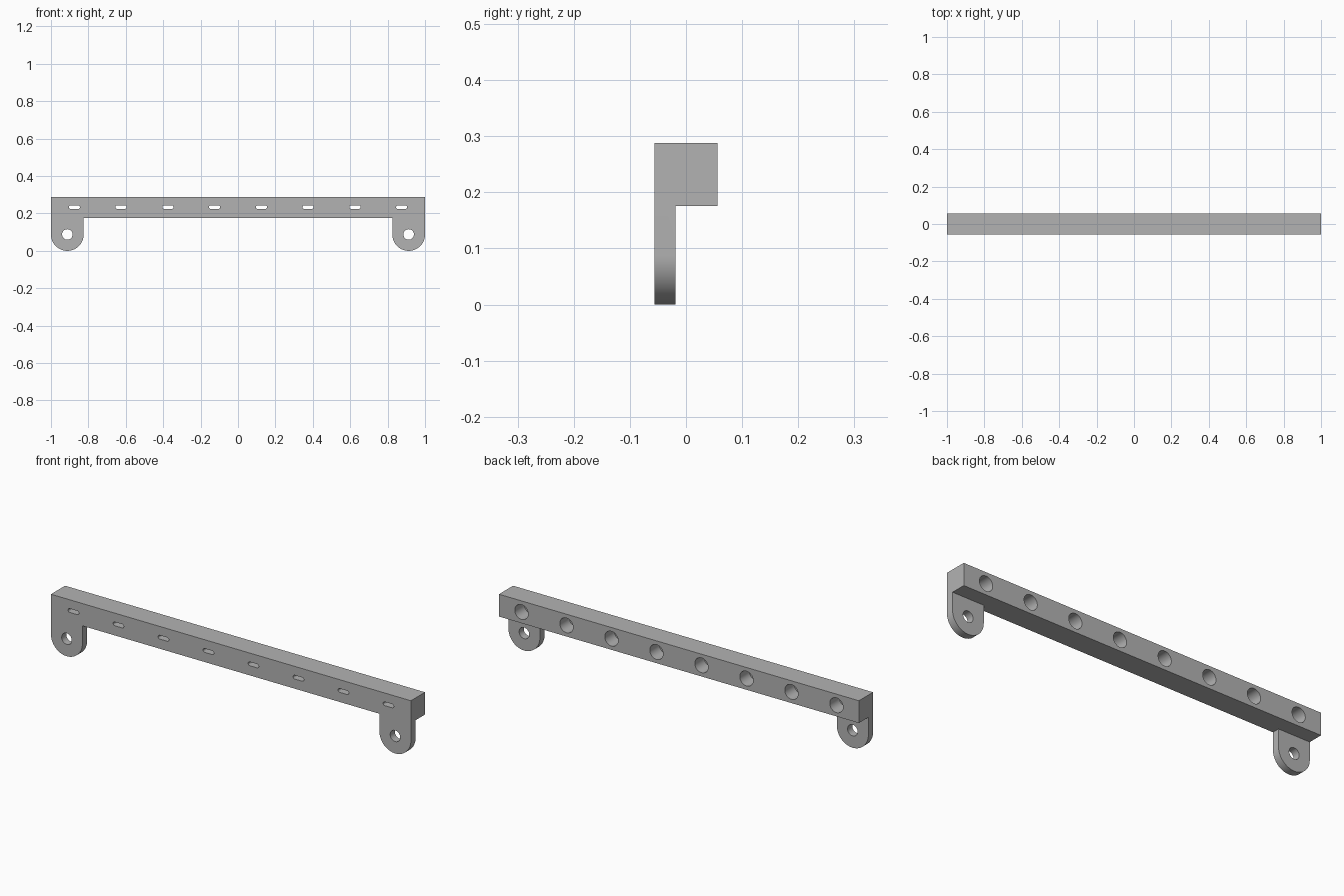
import bpy, bmesh
from math import pi, cos, sin

cube = bpy.data.objects.get("Cube")
if cube:
    bpy.data.objects.remove(cube)

HALF_D = 0.056          # half depth of the rail
WALL = -0.019           # back of the front wall and of the tabs
BOTTOM, TOP = 0.176, 0.288
MID = (BOTTOM + TOP) / 2
TAB_R = 0.0875

grey = bpy.data.materials.new("plain_grey")
grey.use_nodes = True
grey.diffuse_color = (0.45, 0.45, 0.45, 1)
grey.node_tree.nodes["Principled BSDF"].inputs["Base Color"].default_value = (0.45, 0.45, 0.45, 1)


def arc(x, z, r, a0, a1, n):
    return [(x + r * cos(a0 + (a1 - a0) * i / n), z + r * sin(a0 + (a1 - a0) * i / n))
            for i in range(n + 1)]


def circle(x, z, r, n=48):
    return arc(x, z, r, 0, 2 * pi, n)[:-1]


def slot(x, z, half_w, r):
    return (arc(x + half_w - r, z, r, -pi / 2, pi / 2, 10)
            + arc(x - half_w + r, z, r, pi / 2, 3 * pi / 2, 10))


def prisms(name, outlines, y0, y1):
    """Extrude outlines in the front plane from y0 to y1 as one object."""
    bm = bmesh.new()
    for outline in outlines:
        face = bm.faces.new([bm.verts.new((x, y0, z)) for x, z in outline])
        made = bmesh.ops.extrude_face_region(bm, geom=[face])["geom"]
        bmesh.ops.translate(bm, vec=(0, y1 - y0, 0),
                            verts=[v for v in made if isinstance(v, bmesh.types.BMVert)])
    bmesh.ops.recalc_face_normals(bm, faces=bm.faces)
    mesh = bpy.data.meshes.new(name)
    bm.to_mesh(mesh)
    bm.free()
    mesh.materials.append(grey)
    obj = bpy.data.objects.new(name, mesh)
    bpy.context.collection.objects.link(obj)
    return obj


def combine(target, tool, operation):
    """Apply a boolean and remove the helper."""
    mod = target.modifiers.new(operation.lower(), "BOOLEAN")
    mod.operation, mod.solver, mod.object = operation, "EXACT", tool
    bpy.context.view_layer.objects.active = target
    bpy.ops.object.modifier_apply(modifier=mod.name)
    bpy.data.objects.remove(tool)


# Front plate: rail face with a rounded tab hanging at each end
tab_x = 1 - TAB_R
plate = ([(-1, TOP)] + arc(-tab_x, TAB_R, TAB_R, pi, 2 * pi, 32)
         + [(-tab_x + TAB_R, BOTTOM), (tab_x - TAB_R, BOTTOM)]
         + arc(tab_x, TAB_R, TAB_R, pi, 2 * pi, 32) + [(1, TOP)])
rail = prisms("mounting_rail", [plate], -HALF_D, WALL)

# Square bar behind the plate
bar = prisms("bar", [[(-1, BOTTOM), (1, BOTTOM), (1, TOP), (-1, TOP)]], -HALF_D, HALF_D)
combine(rail, bar, "UNION")

# Round bores from the back, narrow slots through the front wall
xs = [-0.875 + 0.25 * i for i in range(8)]
combine(rail, prisms("bores", [circle(x, MID, 0.037) for x in xs], WALL, 0.1), "DIFFERENCE")
combine(rail, prisms("slots", [slot(x, MID + 0.002, 0.03, 0.0095) for x in xs], -0.1, 0),
        "DIFFERENCE")

# Screw holes in the tabs
combine(rail, prisms("screw_holes", [circle(s * tab_x, TAB_R, 0.028) for s in (-1, 1)], -0.1, 0.1),
        "DIFFERENCE")

# Tidy flat areas and shade the curves smoothly
bm = bmesh.new()
bm.from_mesh(rail.data)
bmesh.ops.remove_doubles(bm, verts=bm.verts, dist=0.00001)
bmesh.ops.dissolve_limit(bm, angle_limit=0.01, verts=bm.verts, edges=bm.edges)
bm.to_mesh(rail.data)
bm.free()
rail.select_set(True)
bpy.context.view_layer.objects.active = rail
bpy.ops.object.shade_smooth_by_angle(angle=0.5)
